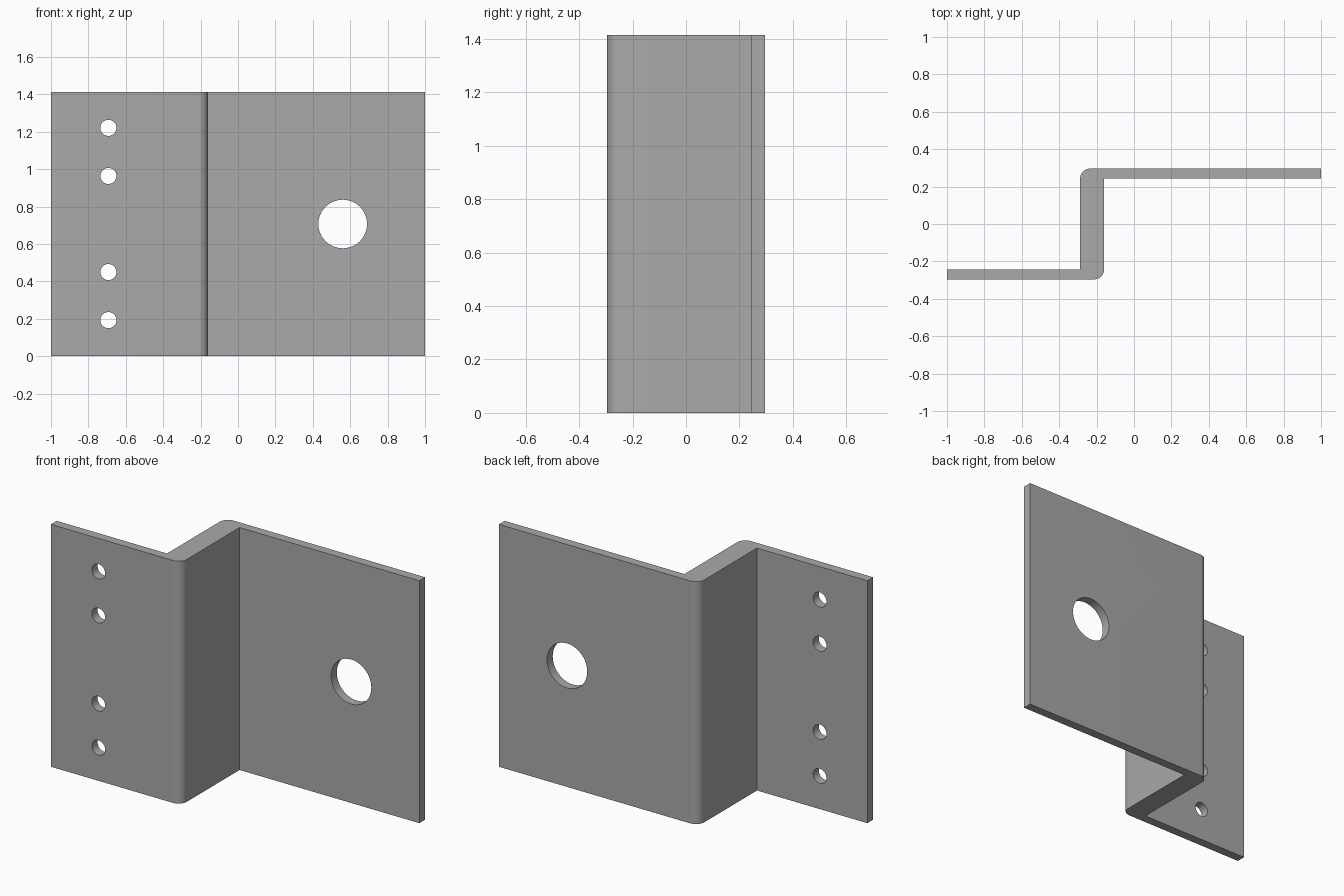
import bpy, bmesh, math
from mathutils import Matrix

cube = bpy.data.objects.get("Cube")
if cube:
    bpy.data.objects.remove(cube, do_unlink=True)

HEIGHT = 1.414
HALF_DEPTH = 0.296      # outer faces of both flanges
INNER = 0.243           # inner faces of both flanges
WEB_LEFT, WEB_RIGHT = -0.288, -0.16
BEND = 0.053            # outer bend radius
STEPS = 10

steel = bpy.data.materials.new("grey_steel")
steel.use_nodes = True
grey = (0.40, 0.40, 0.40, 1)
steel.diffuse_color = grey
steel.node_tree.nodes["Principled BSDF"].inputs["Base Color"].default_value = grey


def arc(cx, cy, start, end):
    """Points of a rounded outer bend."""
    angles = [math.radians(start + (end - start) * i / STEPS) for i in range(STEPS + 1)]
    return [(cx + BEND * math.cos(a), cy + BEND * math.sin(a)) for a in angles]


def link(name, bm):
    mesh = bpy.data.meshes.new(name)
    bm.to_mesh(mesh)
    bm.free()
    mesh.materials.append(steel)
    obj = bpy.data.objects.new(name, mesh)
    bpy.context.collection.objects.link(obj)
    return obj


# Z-shaped plate: plan profile extruded upward
profile = [(-1, -HALF_DEPTH)]
profile += arc(WEB_RIGHT - BEND, -HALF_DEPTH + BEND, -90, 0)
profile += [(WEB_RIGHT, INNER), (1, INNER), (1, HALF_DEPTH)]
profile += arc(WEB_LEFT + BEND, HALF_DEPTH - BEND, 90, 180)
profile += [(WEB_LEFT, -INNER), (-1, -INNER)]

bm = bmesh.new()
base = bm.faces.new([bm.verts.new((x, y, 0)) for x, y in profile])
top = bmesh.ops.extrude_face_region(bm, geom=[base])["geom"]
bmesh.ops.translate(bm, vec=(0, 0, HEIGHT),
                    verts=[v for v in top if isinstance(v, bmesh.types.BMVert)])
bmesh.ops.recalc_face_normals(bm, faces=bm.faces[:])
bracket = link("z_bracket", bm)

# Drilled holes: one large in the rear flange, four small in the front flange
mid = HEIGHT / 2
holes = [(0.56, HALF_DEPTH, mid, 0.13)]
holes += [(-0.693, -HALF_DEPTH, mid + dz, 0.043) for dz in (-0.514, -0.257, 0.257, 0.514)]
bm = bmesh.new()
for x, y, z, radius in holes:
    bmesh.ops.create_cone(bm, cap_ends=True, segments=48, radius1=radius, radius2=radius,
                          depth=0.3,
                          matrix=Matrix.Translation((x, y, z)) @ Matrix.Rotation(math.pi / 2, 4, "X"))
cutter = link("hole_cutter", bm)
cutter.hide_render = True

drill = bracket.modifiers.new("drill_holes", "BOOLEAN")
drill.operation = "DIFFERENCE"
drill.solver = "EXACT"
drill.object = cutter

# Apply the cut, drop the helper, shade the bends smooth
bpy.ops.object.select_all(action="DESELECT")
bracket.select_set(True)
bpy.context.view_layer.objects.active = bracket
bpy.ops.object.modifier_apply(modifier=drill.name)
bpy.data.objects.remove(cutter, do_unlink=True)
bpy.ops.object.shade_smooth_by_angle(angle=math.radians(30))
